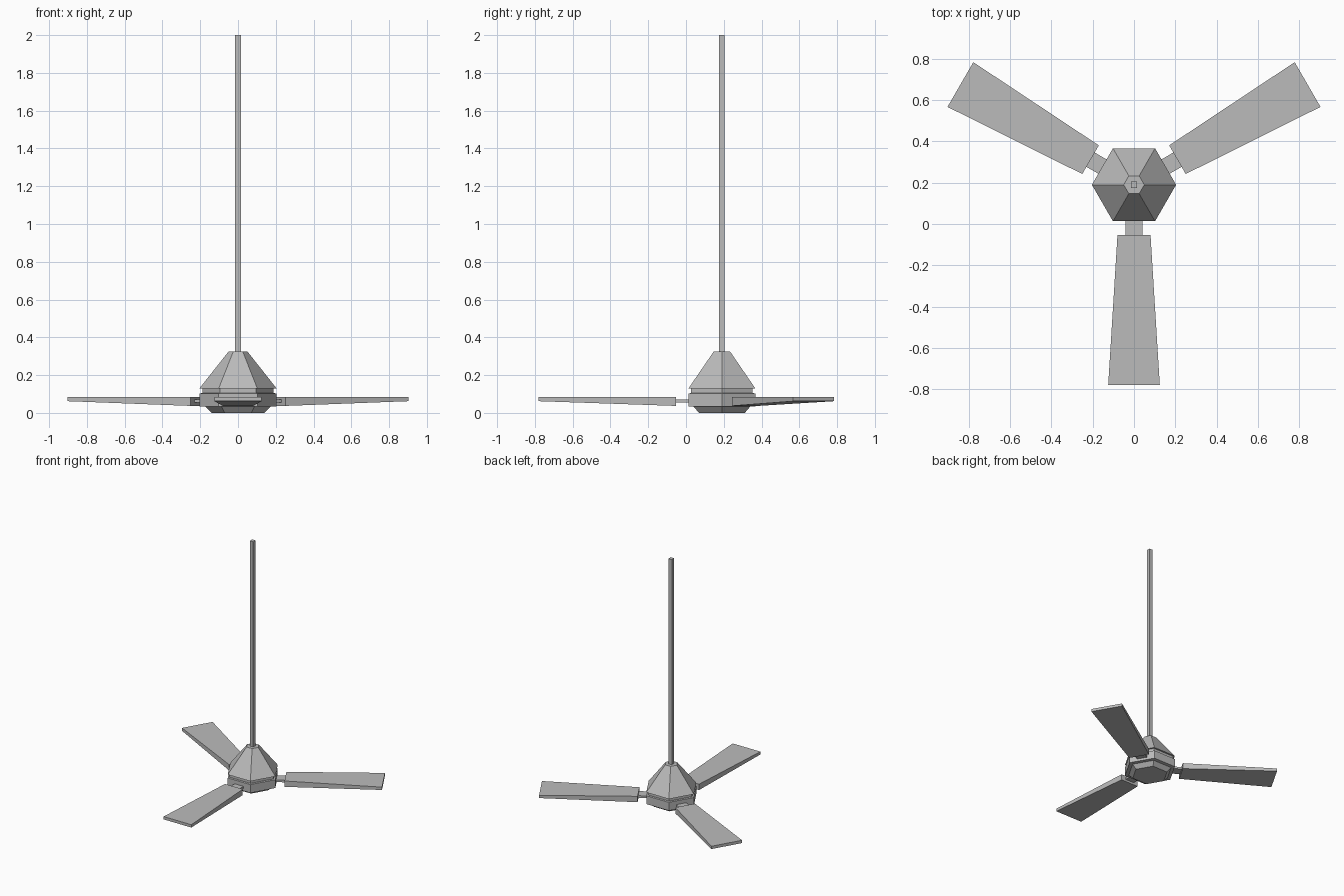
import bpy, bmesh, math
from mathutils import Matrix

cube = bpy.data.objects.get("Cube")
if cube:
    bpy.data.objects.remove(cube, do_unlink=True)

HUB_Y = 0.19

grey = bpy.data.materials.new("plain grey")
grey.use_nodes = True
grey.diffuse_color = (0.5, 0.5, 0.5, 1)
grey.node_tree.nodes["Principled BSDF"].inputs["Base Color"].default_value = (0.5, 0.5, 0.5, 1)


def finish(name, bm, angle=0):
    """Turn a bmesh into an object standing on the hub axis."""
    bmesh.ops.recalc_face_normals(bm, faces=bm.faces)
    mesh = bpy.data.meshes.new(name)
    bm.to_mesh(mesh)
    bm.free()
    mesh.materials.append(grey)
    obj = bpy.data.objects.new(name, mesh)
    obj.location = (0, HUB_Y, 0)
    obj.rotation_euler.z = angle
    bpy.context.collection.objects.link(obj)


def hex_stack(name, profile):
    """Six-sided solid through (radius, height) rings."""
    bm = bmesh.new()
    rings = [[bm.verts.new((r * math.cos(k * math.pi / 3), r * math.sin(k * math.pi / 3), z))
              for k in range(6)] for r, z in profile]
    for low, high in zip(rings, rings[1:]):
        for k in range(6):
            n = (k + 1) % 6
            bm.faces.new((low[k], low[n], high[n], high[k]))
    bm.faces.new(rings[0])
    bm.faces.new(rings[-1])
    finish(name, bm)


def bar(name, ends, angle=0):
    """Tapered bar along -y, from (distance, half width, bottom, top) sections."""
    bm = bmesh.new()
    a, b = [[bm.verts.new((x, -d, z)) for x, z in ((-w, lo), (w, lo), (w, hi), (-w, hi))]
            for d, w, lo, hi in ends]
    for k in range(4):
        n = (k + 1) % 4
        bm.faces.new((a[k], a[n], b[n], b[k]))
    bm.faces.new(a)
    bm.faces.new(b)
    finish(name, bm, angle)


# Motor housing with a stepped groove below the cone
hex_stack("motor_housing", [(0.14, 0), (0.173, 0.033), (0.204, 0.035), (0.204, 0.103),
                            (0.188, 0.105), (0.188, 0.13)])
hex_stack("cone_cover", [(0.204, 0.13), (0.05, 0.325)])

# Square hanging rod
bm = bmesh.new()
bmesh.ops.create_cube(bm, size=1, matrix=Matrix.Translation((0, 0, 1.155))
                      @ Matrix.Diagonal((0.03, 0.03, 1.69, 1)))
finish("hanging_rod", bm)

# Three blades on flat brackets
for i in range(3):
    turn = i * math.tau / 3
    bar(f"blade_bracket_{i + 1}", [(0.1, 0.04, 0.055, 0.072), (0.26, 0.04, 0.055, 0.072)], turn)
    bar(f"blade_{i + 1}", [(0.243, 0.08, 0.037, 0.085), (0.971, 0.125, 0.062, 0.085)], turn)
